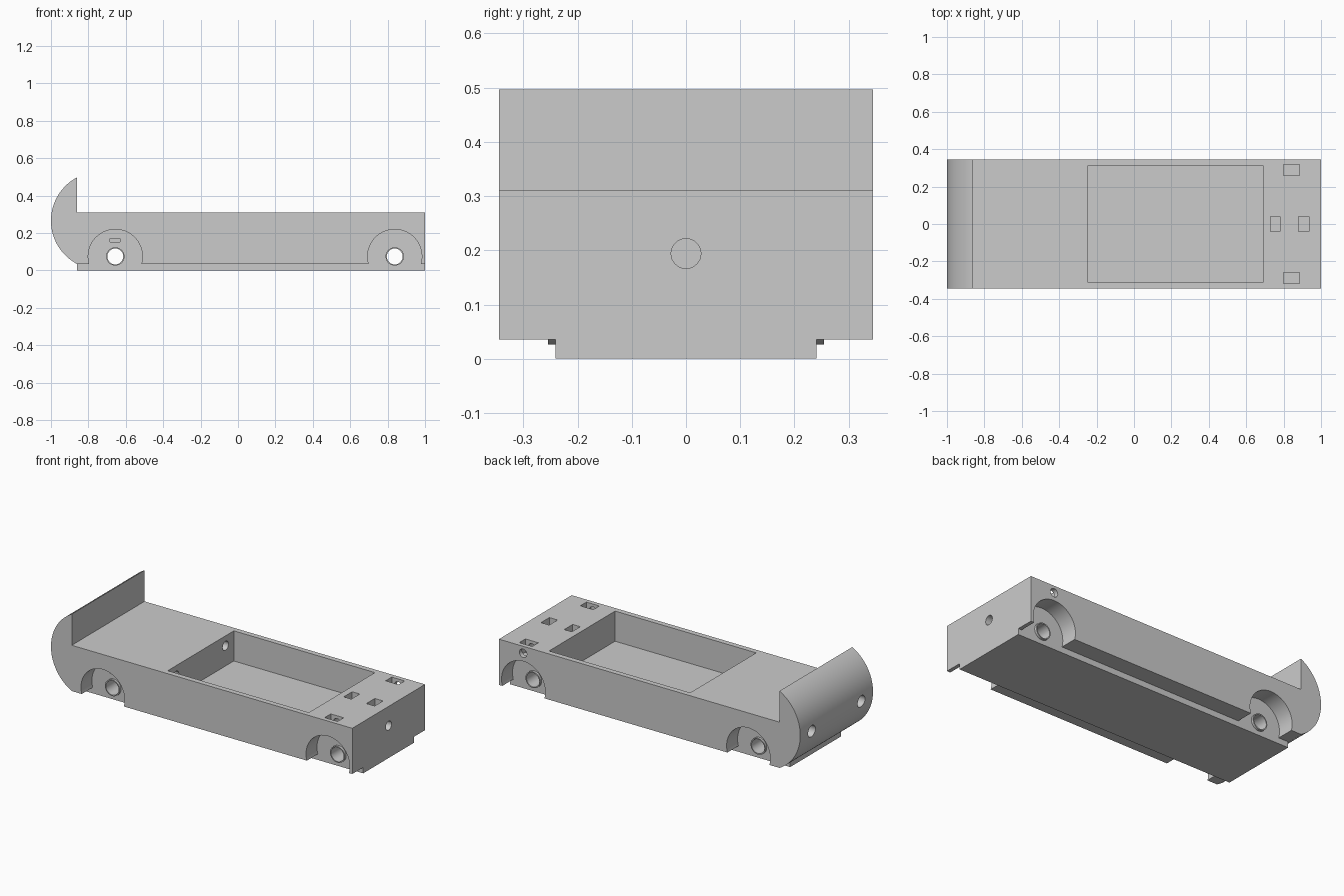
import bpy, bmesh, math
from mathutils import Matrix, Vector

if "Cube" in bpy.data.objects:
    bpy.data.objects.remove(bpy.data.objects["Cube"], do_unlink=True)

grey = bpy.data.materials.new("plain grey")
grey.use_nodes = True
COLOUR = (0.6, 0.6, 0.6, 1)
grey.diffuse_color = COLOUR
grey.node_tree.nodes["Principled BSDF"].inputs["Base Color"].default_value = COLOUR

HALF_W, SILL, DECK = 0.345, 0.0355, 0.31
BASE_Y = 0.241
AXLE_Z = 0.075
AXLES = (-0.656, 0.838)


def finish(bm, name):
    bmesh.ops.recalc_face_normals(bm, faces=bm.faces)
    mesh = bpy.data.meshes.new(name)
    bm.to_mesh(mesh)
    bm.free()
    mesh.materials.append(grey)
    obj = bpy.data.objects.new(name, mesh)
    bpy.context.collection.objects.link(obj)
    return obj


def box(name, x0, x1, y0, y1, z0, z1):
    bm = bmesh.new()
    bmesh.ops.create_cube(bm, size=1)
    low, high = Vector((x0, y0, z0)), Vector((x1, y1, z1))
    for v in bm.verts:
        v.co = low + (v.co + Vector((0.5, 0.5, 0.5))) * (high - low)
    return finish(bm, name)


def rod(name, start, end, radius, sides=32):
    start, end = Vector(start), Vector(end)
    axis = end - start
    turn = axis.to_track_quat('Z', 'Y').to_matrix().to_4x4()
    bm = bmesh.new()
    bmesh.ops.create_cone(bm, cap_ends=True, segments=sides, radius1=radius,
                          radius2=radius, depth=axis.length,
                          matrix=Matrix.Translation((start + end) / 2) @ turn)
    return finish(bm, name)


def combine(tool, operation):
    mod = body.modifiers.new("join", 'BOOLEAN')
    mod.operation, mod.solver, mod.object = operation, 'EXACT', tool
    bpy.context.view_layer.objects.active = body
    bpy.ops.object.modifier_apply(modifier=mod.name)
    bpy.data.objects.remove(tool, do_unlink=True)


def cut(tool):
    combine(tool, 'DIFFERENCE')


def add(tool):
    combine(tool, 'UNION')


# Side profile with the rounded nose, extruded across the width
face_x, tip_z = -0.862, 0.497
centre_z = (tip_z + SILL) / 2
chord, bulge = (tip_z - SILL) / 2, 1 + face_x
radius = (bulge ** 2 + chord ** 2) / (2 * bulge)
half_angle = math.asin(chord / radius)
profile = [(1, SILL), (1, DECK), (face_x, DECK)]
STEPS = 40
for i in range(STEPS + 1):
    a = half_angle * (1 - 2 * i / STEPS)
    profile.append((radius - 1 - radius * math.cos(a), centre_z + radius * math.sin(a)))
bm = bmesh.new()
side = bm.faces.new([bm.verts.new((x, -HALF_W, z)) for x, z in profile])
new = bmesh.ops.extrude_face_region(bm, geom=[side])["geom"]
bmesh.ops.translate(bm, vec=(0, 2 * HALF_W, 0),
                    verts=[g for g in new if isinstance(g, bmesh.types.BMVert)])
body = finish(bm, "chassis_body")

# Narrower base plate underneath
add(box("base_plate", -0.86, 1, -BASE_Y, BASE_Y, 0, 0.1))

# Wheel arches with axle bosses, then the axle bores
for x in AXLES:
    for s in (-1, 1):
        cut(rod("arch", (x, s * BASE_Y, AXLE_Z), (x, s * 0.4, AXLE_Z), 0.145, 64))
        add(rod("boss", (x, s * 0.2, AXLE_Z), (x, s * 0.255, AXLE_Z), 0.049))
    cut(rod("bore", (x, -0.4, AXLE_Z), (x, 0.4, AXLE_Z), 0.0425))

# Open tray in the deck
cut(box("tray", -0.247, 0.69, -0.313, 0.313, 0.129, 0.4))

# Small slots in the deck
for x0, x1 in ((0.73, 0.78), (0.88, 0.935)):
    cut(box("middle_slot", x0, x1, -0.04, 0.04, 0.155, 0.4))
for s in (-1, 1):
    y0, y1 = sorted((s * 0.26, s * 0.318))
    cut(box("side_slot", 0.798, 0.884, y0, y1, 0.23, 0.4))

# Deep slot above the front axle on one side
cut(box("arch_slot", -0.684, -0.63, -0.26, 0.2, 0.151, 0.172))

# Tail hole ending behind the slots, and a cross hole joining the side slots
cut(rod("tail_hole", (0.71, 0, 0.194), (1.1, 0, 0.194), 0.0275))
cut(rod("cross_hole", (0.84, -0.333, 0.268), (0.84, 0.4, 0.268), 0.025))

# Lamp sockets in the nose with wire ducts to the tray
for s in (-1, 1):
    cut(rod("lamp_socket", (-1.1, s * 0.235, 0.25), (-0.87, s * 0.235, 0.25), 0.035))
    cut(rod("wire_duct", (-0.9, s * 0.235, 0.25), (-0.2, s * 0.235, 0.25), 0.027))

# Smooth curves, sharp edges, and truly flat planar faces
bpy.ops.object.select_all(action='DESELECT')
body.select_set(True)
bpy.context.view_layer.objects.active = body
bpy.ops.object.shade_smooth_by_angle(angle=math.radians(30))
for face in body.data.polygons:
    if max(abs(c) for c in face.normal) > 0.9999:
        face.use_smooth = False
